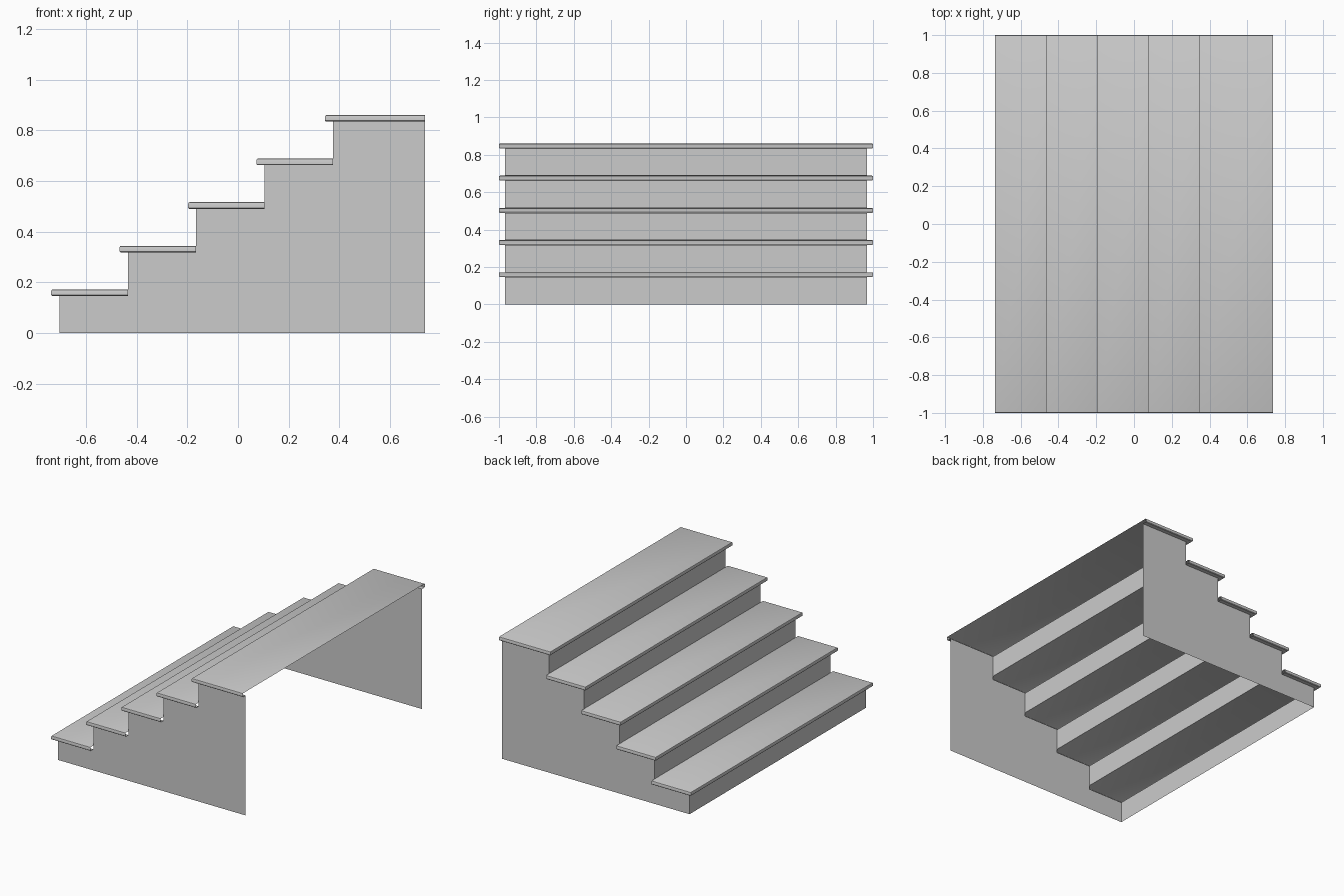
import bpy, bmesh

if "Cube" in bpy.data.objects:
    bpy.data.objects.remove(bpy.data.objects["Cube"])

STEPS = 5
RUN, RISE = 0.27, 0.172
BACK = 0.737          # rear edge of the staircase
NOSE = 0.032          # overhang of each tread
THICK = 0.026         # visible tread thickness
HALF = 1.0            # half width over the treads
WALL = HALF - NOSE    # half width of the body
B = 0.006             # edge rounding


def riser_x(i):
    return -BACK + NOSE + i * RUN if i < STEPS else BACK


def finish(name, bm, smooth=False):
    mesh = bpy.data.meshes.new(name)
    bm.to_mesh(mesh)
    bm.free()
    obj = bpy.data.objects.new(name, mesh)
    bpy.context.collection.objects.link(obj)
    if smooth:
        bpy.ops.object.select_all(action='DESELECT')
        obj.select_set(True)
        bpy.context.view_layer.objects.active = obj
        bpy.ops.object.shade_smooth_by_angle()
    return obj


# Treads: open-backed shells with a rounded lip on the front and both ends
for i in range(STEPS):
    top = (i + 1) * RISE
    low = top - THICK
    x0, xe = riser_x(i) - NOSE, riser_x(i + 1)
    lip = [(NOSE, low), (B * 0.6, low), (0, low + B * 0.6),
           (0, top - B), (B * 0.3, top - B * 0.3), (B, top)]
    bm = bmesh.new()
    rings = []
    for inset, z in lip:
        y, x = HALF - inset, x0 + inset
        rings.append([bm.verts.new((px, py, z)) for px, py in
                      ((xe, -y), (x, -y), (x, y), (xe, y))])
    for a, b in zip(rings, rings[1:]):
        for k in range(3):
            bm.faces.new((a[k], b[k], b[k + 1], a[k + 1]))
    bm.faces.new(rings[-1][::-1])
    finish(f"tread_{i + 1}", bm, smooth=True)

# Risers: one upright sheet per step
for i in range(STEPS):
    x, lo, hi = riser_x(i), i * RISE, (i + 1) * RISE - THICK
    bm = bmesh.new()
    bm.faces.new([bm.verts.new((x, y, z)) for y, z in
                  ((WALL, lo), (-WALL, lo), (-WALL, hi), (WALL, hi))])
    finish(f"riser_{i + 1}", bm)

# Stepped side walls, the underside and rear stay open
outline = [(riser_x(0), 0), (BACK, 0)]
for i in reversed(range(STEPS)):
    z = (i + 1) * RISE - THICK
    outline += [(riser_x(i + 1), z), (riser_x(i), z)]
for name, y, pts in (("front_wall", -WALL, outline),
                     ("rear_wall", WALL, outline[::-1])):
    bm = bmesh.new()
    bm.faces.new([bm.verts.new((x, y, z)) for x, z in pts])
    finish(name, bm)
